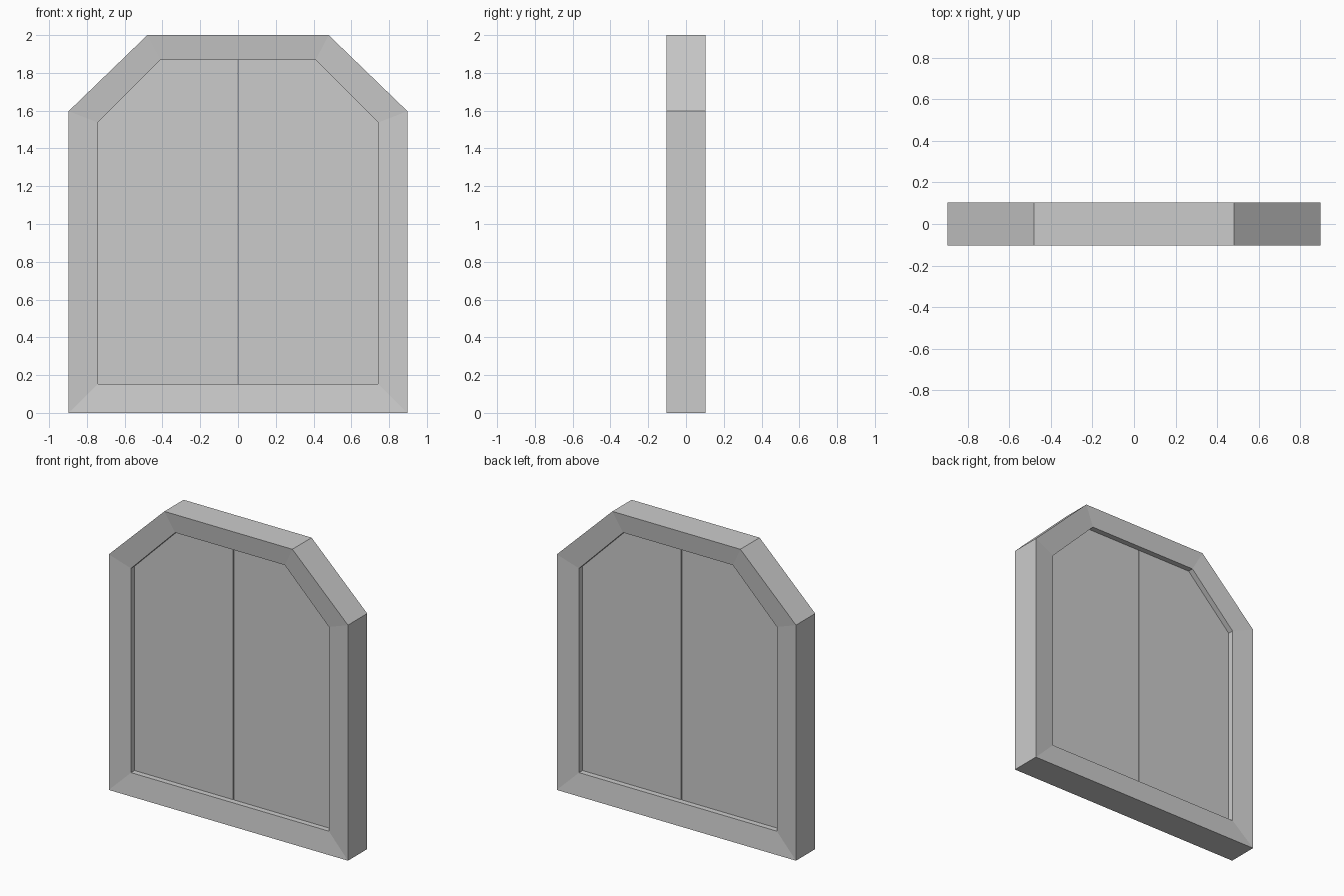
import bpy, bmesh

if "Cube" in bpy.data.objects:
    bpy.data.objects.remove(bpy.data.objects["Cube"])

# Half profiles (x, z) of the arch, bottom to top
OUTER = [(0.897, 0.0), (0.897, 1.597), (0.48, 2.0)]
INNER = [(0.742, 0.152), (0.742, 1.537), (0.411, 1.868)]
Y_OUT, Y_IN, Y_DOOR, GAP = 0.103, 0.086, 0.048, 0.003


def make_object(name, bm):
    bmesh.ops.recalc_face_normals(bm, faces=bm.faces[:])
    mesh = bpy.data.meshes.new(name)
    bm.to_mesh(mesh)
    bm.free()
    obj = bpy.data.objects.new(name, mesh)
    bpy.context.collection.objects.link(obj)
    return obj


def closed(half):
    return half + [(-x, z) for x, z in reversed(half)]


# Frame: four outlines joined in a loop, faces sloping gently inwards
bm = bmesh.new()
rings = [[bm.verts.new((x, y, z)) for x, z in closed(half)]
         for half, y in ((OUTER, -Y_OUT), (OUTER, Y_OUT), (INNER, Y_IN), (INNER, -Y_IN))]
for i in range(4):
    a, b = rings[i], rings[(i + 1) % 4]
    for j in range(len(a)):
        k = (j + 1) % len(a)
        bm.faces.new((a[j], a[k], b[k], b[j]))
make_object("door_frame", bm)

# Two door leaves with a thin gap between them
for side, name in ((-1, "left_door"), (1, "right_door")):
    outline = INNER + [(GAP, INNER[-1][1]), (GAP, INNER[0][1])]
    bm = bmesh.new()
    face = bm.faces.new([bm.verts.new((side * x, -Y_DOOR, z)) for x, z in outline])
    out = bmesh.ops.extrude_face_region(bm, geom=[face], use_keep_orig=True)
    verts = [v for v in out["geom"] if isinstance(v, bmesh.types.BMVert)]
    bmesh.ops.translate(bm, verts=verts, vec=(0, 2 * Y_DOOR, 0))
    make_object(name, bm)
